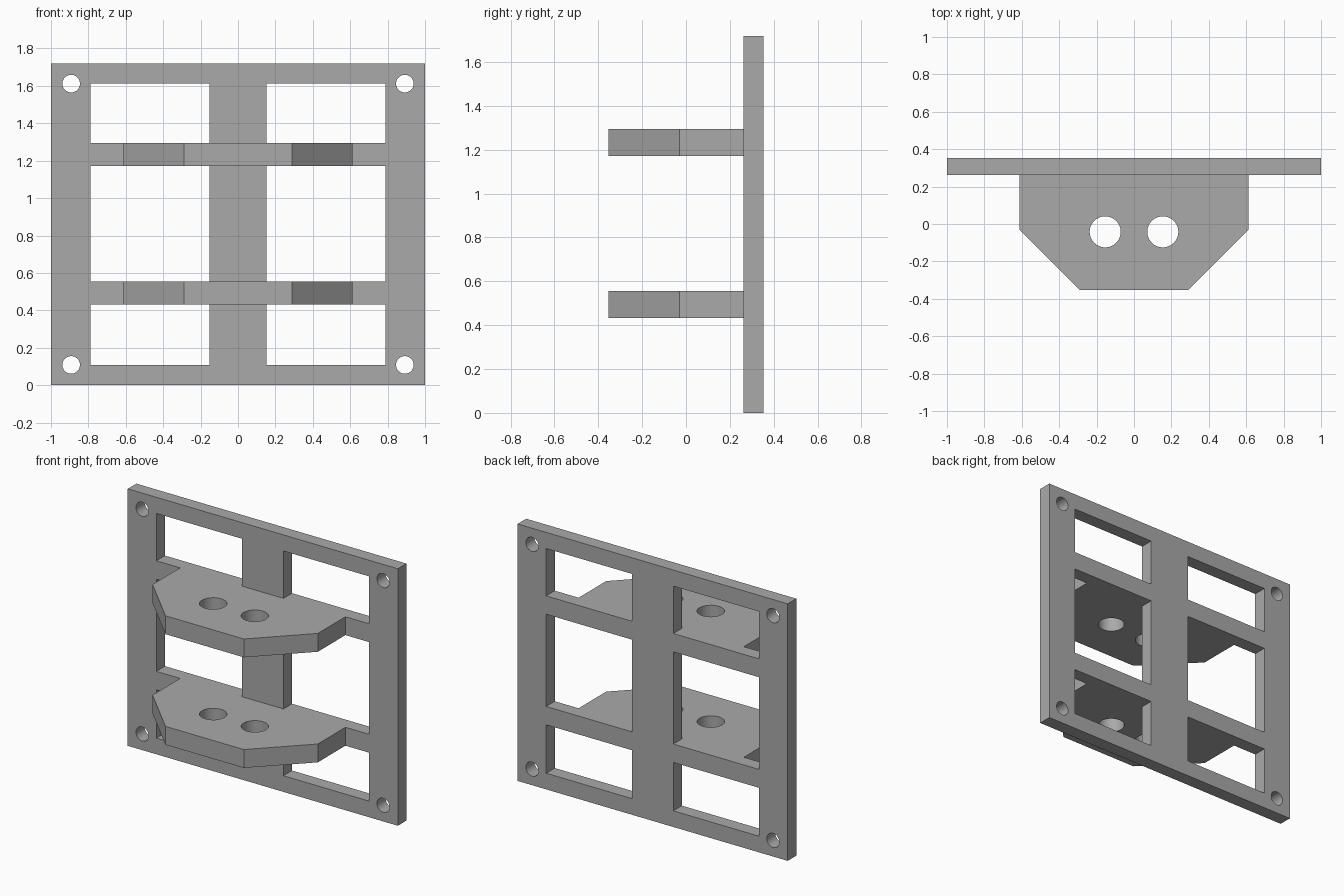
import bpy, bmesh
from math import radians
from mathutils import Matrix, Vector

if "Cube" in bpy.data.objects:
    bpy.data.objects.remove(bpy.data.objects["Cube"], do_unlink=True)

GREY = (0.40, 0.40, 0.40, 1)
grey = bpy.data.materials.new("plain grey")
grey.use_nodes = True
grey.diffuse_color = GREY
grey.node_tree.nodes["Principled BSDF"].inputs["Base Color"].default_value = GREY


def add_box(bm, low, high):
    low, high = Vector(low), Vector(high)
    matrix = Matrix.Translation((low + high) / 2) @ Matrix.Diagonal((*(high - low), 1))
    bmesh.ops.create_cube(bm, size=1, matrix=matrix)


def add_cylinder(bm, centre, radius, depth, turn=0):
    matrix = Matrix.Translation(centre) @ Matrix.Rotation(radians(turn), 4, "X")
    bmesh.ops.create_cone(bm, cap_ends=True, segments=48, radius1=radius,
                          radius2=radius, depth=depth, matrix=matrix)


def add_object(name, bm):
    bmesh.ops.recalc_face_normals(bm, faces=bm.faces)
    mesh = bpy.data.meshes.new(name)
    bm.to_mesh(mesh)
    bm.free()
    mesh.materials.append(grey)
    obj = bpy.data.objects.new(name, mesh)
    bpy.context.collection.objects.link(obj)
    return obj


def cut(obj, cutter_bm):
    cutter = add_object("cutter", cutter_bm)
    cutter.hide_render = True
    mod = obj.modifiers.new("holes", "BOOLEAN")
    mod.operation, mod.solver, mod.object = "DIFFERENCE", "EXACT", cutter
    bpy.ops.object.select_all(action="DESELECT")
    obj.select_set(True)
    bpy.context.view_layer.objects.active = obj
    bpy.ops.object.modifier_apply(modifier=mod.name)
    bpy.data.objects.remove(cutter, do_unlink=True)
    bpy.ops.object.shade_smooth_by_angle(angle=radians(30))


HEIGHT, BACK, FACE, NOSE = 1.72, 0.353, 0.262, -0.353
MARGIN = 0.108                              # rail height and screw hole inset
SHELVES = [(0.432, 0.555), (1.172, 1.295)]  # bottom and top of each shelf

# Back frame: a plate with six windows and four corner screw holes
bm = bmesh.new()
add_box(bm, (-1, FACE, 0), (1, BACK, HEIGHT))
frame = add_object("back_frame", bm)

bm = bmesh.new()
edges = [MARGIN] + [z for shelf in SHELVES for z in shelf] + [HEIGHT - MARGIN]
for side in (-1, 1):
    x1, x2 = sorted((side * 0.153, side * 0.788))
    for z1, z2 in zip(edges[::2], edges[1::2]):
        add_box(bm, (x1, FACE - 0.1, z1), (x2, BACK + 0.1, z2))
    for z in (MARGIN, HEIGHT - MARGIN):
        add_cylinder(bm, (side * 0.892, (FACE + BACK) / 2, z), 0.047, 0.4, 90)
cut(frame, bm)

# Shelves: plates with chamfered front corners and two round holes
half = [(0.29, NOSE), (0.612, -0.03), (0.612, FACE)]
outline = half + [(-x, y) for x, y in reversed(half)]
for name, (bottom, top) in zip(("lower_shelf", "upper_shelf"), SHELVES):
    bm = bmesh.new()
    face = bm.faces.new([bm.verts.new((x, y, bottom)) for x, y in outline])
    new = bmesh.ops.extrude_face_region(bm, geom=[face])["geom"]
    bmesh.ops.translate(bm, vec=(0, 0, top - bottom),
                        verts=[v for v in new if isinstance(v, bmesh.types.BMVert)])
    shelf = add_object(name, bm)
    bm = bmesh.new()
    for x in (-0.154, 0.154):
        add_cylinder(bm, (x, -0.042, (bottom + top) / 2), 0.083, 0.4)
    cut(shelf, bm)
